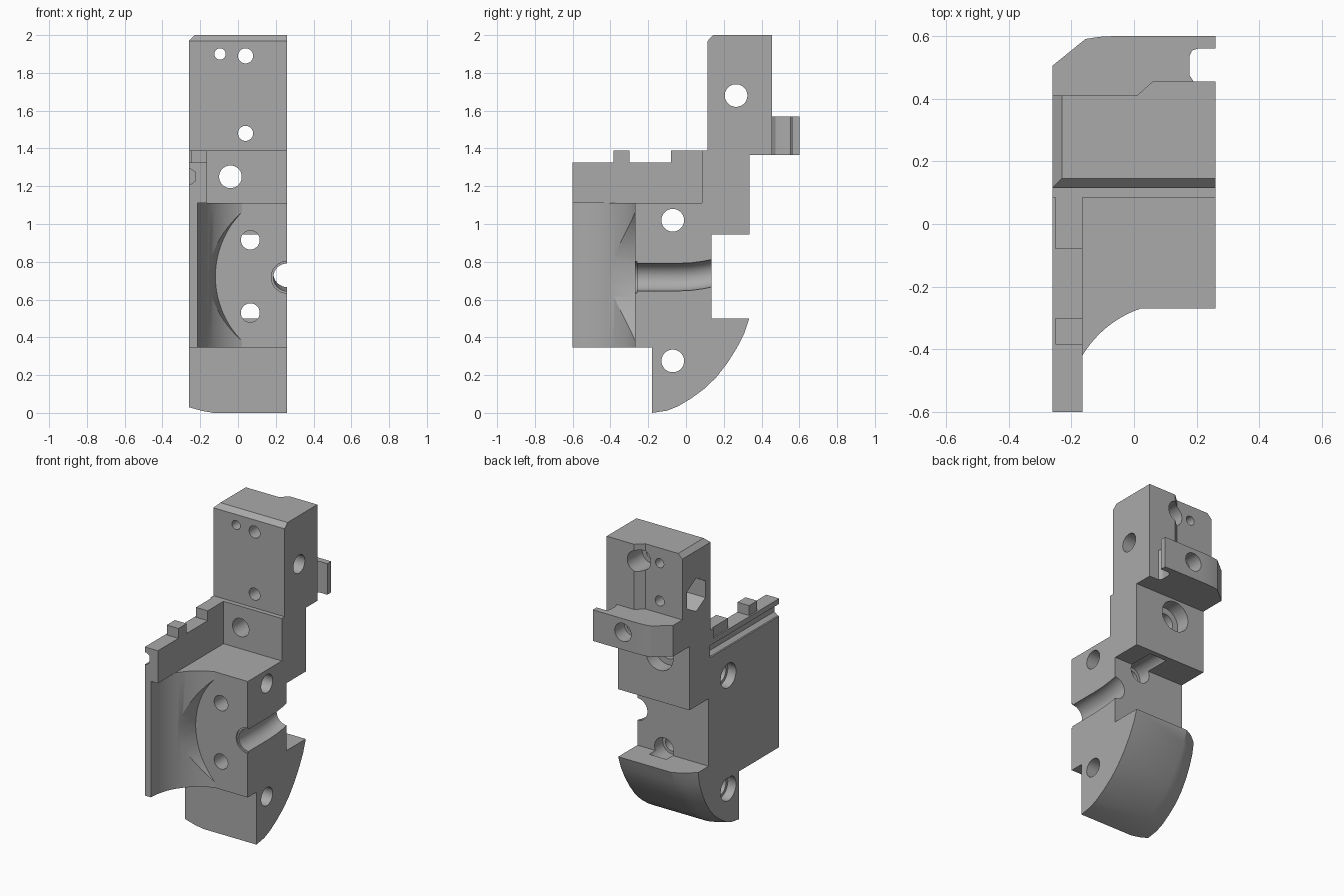
import bpy, bmesh
from math import sin, cos, pi, radians, atan2

cube = bpy.data.objects.get("Cube")
if cube:
    bpy.data.objects.remove(cube)

grey = bpy.data.materials.new("machined grey")
grey.use_nodes = True
grey.diffuse_color = (0.4, 0.4, 0.4, 1)
grey.node_tree.nodes["Principled BSDF"].inputs["Base Color"].default_value = (0.4, 0.4, 0.4, 1)

HALF = 0.26  # half of the body width


def place(axis, p, t):
    """Put a 2D point on the plane at t along an axis."""
    u, v = p
    return {"x": (t, u, v), "y": (u, t, v), "z": (u, v, t)}[axis]


def loft(name, axis, sections):
    """Closed solid through (position, outline) sections."""
    bm = bmesh.new()
    rings = [[bm.verts.new(place(axis, p, t)) for p in pts] for t, pts in sections]
    for a, b in zip(rings, rings[1:]):
        for i in range(len(a)):
            j = (i + 1) % len(a)
            bm.faces.new((a[i], a[j], b[j], b[i]))
    bm.faces.new(rings[0])
    bm.faces.new(rings[-1])
    bmesh.ops.recalc_face_normals(bm, faces=bm.faces)
    mesh = bpy.data.meshes.new(name)
    bm.to_mesh(mesh)
    bm.free()
    mesh.materials.append(grey)
    obj = bpy.data.objects.new(name, mesh)
    bpy.context.collection.objects.link(obj)
    return obj


def prism(name, axis, pts, a, b):
    return loft(name, axis, [(a, pts), (b, pts)])


def circle(u, v, r, n=40):
    return [(u + r * cos(2 * pi * (i + 0.5) / n), v + r * sin(2 * pi * (i + 0.5) / n)) for i in range(n)]


def hole(axis, u, v, r, a, b, n=40):
    return prism("hole_cutter", axis, circle(u, v, r, n), a, b)


def finish(obj, cutters):
    """Cut the part, then smooth its round faces."""
    bpy.ops.object.select_all(action="DESELECT")
    bpy.context.view_layer.objects.active = obj
    obj.select_set(True)
    for c in cutters:
        c.hide_render = True
        mod = obj.modifiers.new("cut", "BOOLEAN")
        mod.operation = "DIFFERENCE"
        mod.solver = "EXACT"
        mod.object = c
        bpy.ops.object.modifier_apply(modifier=mod.name)
    bpy.ops.object.shade_smooth_by_angle(angle=radians(25))


# Central body
core = prism("central_body", "x", [
    (-0.27, 0.345), (0.135, 0.345), (0.135, 0.945), (0.335, 0.945), (0.335, 1.365),
    (0.115, 1.365), (0.115, 1.39), (0.085, 1.39), (0.085, 1.11), (-0.27, 1.11)], -HALF, HALF)

# Rounded foot, drawn in towards the right side
arc = [(-0.18, 0), (-0.1, 0.012), (-0.04, 0.036), (0.03, 0.078), (0.1, 0.13), (0.16, 0.188),
       (0.22, 0.265), (0.27, 0.345), (0.308, 0.42), (0.335, 0.5)]
rest = [(0.135, 0.5), (0.135, 0.345), (-0.18, 0.345)]


def foot_section(k):
    pts = []
    for y, z in arc:
        f = z / 0.5
        pts.append((y - 0.09 * f * k, z + 0.03 * (1 - f) * k))
    return pts + rest


foot = loft("rounded_foot", "x", [(-HALF, foot_section(1)), (-0.19, foot_section(0.35)),
                                  (-0.13, foot_section(0)), (HALF, foot_section(0))])

# Upper block with stepped back
upper = prism("upper_block", "z", [
    (-HALF, 0.115), (HALF, 0.115), (HALF, 0.455), (0.06, 0.455), (0.01, 0.41), (-HALF, 0.41)], 1.365, 2)

# Rear lug with side slot
lug = prism("rear_lug", "z", [
    (-HALF, 0.41), (0.01, 0.41), (0.06, 0.455), (0.19, 0.455), (0.177, 0.475), (0.177, 0.535),
    (0.185, 0.553), (0.205, 0.56), (HALF, 0.56), (HALF, 0.6), (-0.05, 0.6), (-0.11, 0.597),
    (-0.155, 0.59), (-HALF, 0.505)], 1.365, 1.57)

# Toothed side wall
wall = prism("toothed_wall", "x", [
    (-0.6, 1.11), (0.085, 1.11), (0.085, 1.39), (-0.08, 1.39), (-0.08, 1.325), (-0.3, 1.325),
    (-0.3, 1.39), (-0.385, 1.39), (-0.385, 1.325), (-0.6, 1.325)], -HALF, -0.165)

# Lower wall blending into the body with a hollow curve
cx, rad = 0.134, 0.349
end = pi - atan2(0.33, cx - 0.02)
hollow = [(cx + rad * cos(pi - end_t), -0.6 + rad * sin(pi - end_t))
          for end_t in [(pi - end) * i / 24 for i in range(25)]]
blend = prism("curved_lower_wall", "z", [(-HALF, -0.6)] + hollow + [(-HALF, -0.27)], 0.345, 1.11)

# Cross holes through the sides, wider on the right
low_cross = [hole("x", -0.07, 0.275, 0.06, -0.3, 0.3), hole("x", -0.07, 0.275, 0.08, -0.3, -0.2)]
mid_cross = [hole("x", -0.07, 1.02, 0.06, -0.3, 0.3), hole("x", -0.07, 1.02, 0.08, -0.3, -0.2)]
top_cross = [hole("x", 0.265, 1.68, 0.06, -0.3, 0.3), hole("x", 0.265, 1.68, 0.11, -0.3, -0.12, 6)]

# Front-to-back holes with wider rear seats
body_holes = [
    hole("y", -0.04, 1.25, 0.06, -0.1, 0.5), hole("y", -0.04, 1.25, 0.1, 0.24, 0.5),
    hole("y", 0.065, 0.915, 0.05, -0.4, 0.3), hole("y", 0.065, 0.915, 0.07, 0.05, 0.3),
    hole("y", 0.065, 0.53, 0.05, -0.4, 0.3)]
foot_seat = hole("y", 0.065, 0.53, 0.07, 0.05, 0.2)
pin_holes = [hole("y", 0.04, 1.89, 0.04, 0, 0.7), hole("y", 0.04, 1.89, 0.07, 0.3, 0.7),
             hole("y", -0.095, 1.9, 0.03, 0, 0.7), hole("y", -0.095, 1.65, 0.033, 0.3, 0.7)]
lug_holes = [hole("y", 0.04, 1.48, 0.04, 0, 0.7), hole("y", 0.04, 1.48, 0.06, 0.5, 0.7)]

# Side channel that rises towards the back
channel = loft("channel_cutter", "y", [(y, circle(HALF, z, 0.073)) for y, z in
               [(-0.3, 0.718), (-0.05, 0.718), (0.03, 0.722), (0.09, 0.73), (0.15, 0.742)]])
lip = hole("y", HALF, 0.718, 0.084, -0.3, -0.26)

# Flared scoop in the hollow curve
scoop = loft("scoop_cutter", "y", [(-0.26, circle(0.363, 0.722, 0.48, 96)),
                                   (-0.45, circle(0.363, 0.722, 0.53, 96))])

# Edge chamfers, and the groove and step on the outside of the wall
front_chamfer = prism("chamfer_cutter", "x", [(0.1, 1.955), (0.1, 2.05), (0.195, 2.05)], -0.4, 0.4)
side_chamfer = prism("chamfer_cutter", "y", [(-0.28, 1.95), (-0.28, 2.05), (-0.18, 2.05)], 0, 0.7)
groove = prism("groove_cutter", "y", [(-0.3, 1.21), (-0.25, 1.21), (-0.225, 1.23), (-0.225, 1.275),
                                      (-0.25, 1.29), (-0.3, 1.29)], -0.7, 0.12)
step = prism("step_cutter", "y", [(-0.3, 1.325), (-0.25, 1.325), (-0.25, 1.45), (-0.3, 1.45)], -0.7, 0.1)

finish(core, mid_cross + body_holes + [foot_seat, channel, lip, groove])
finish(foot, low_cross + [foot_seat])
finish(upper, top_cross + pin_holes + lug_holes + [front_chamfer, side_chamfer])
finish(lug, lug_holes)
finish(wall, [groove, step])
finish(blend, [scoop])

for obj in list(bpy.data.objects):
    if obj.name.split(".")[0].endswith("_cutter"):
        bpy.data.objects.remove(obj)
